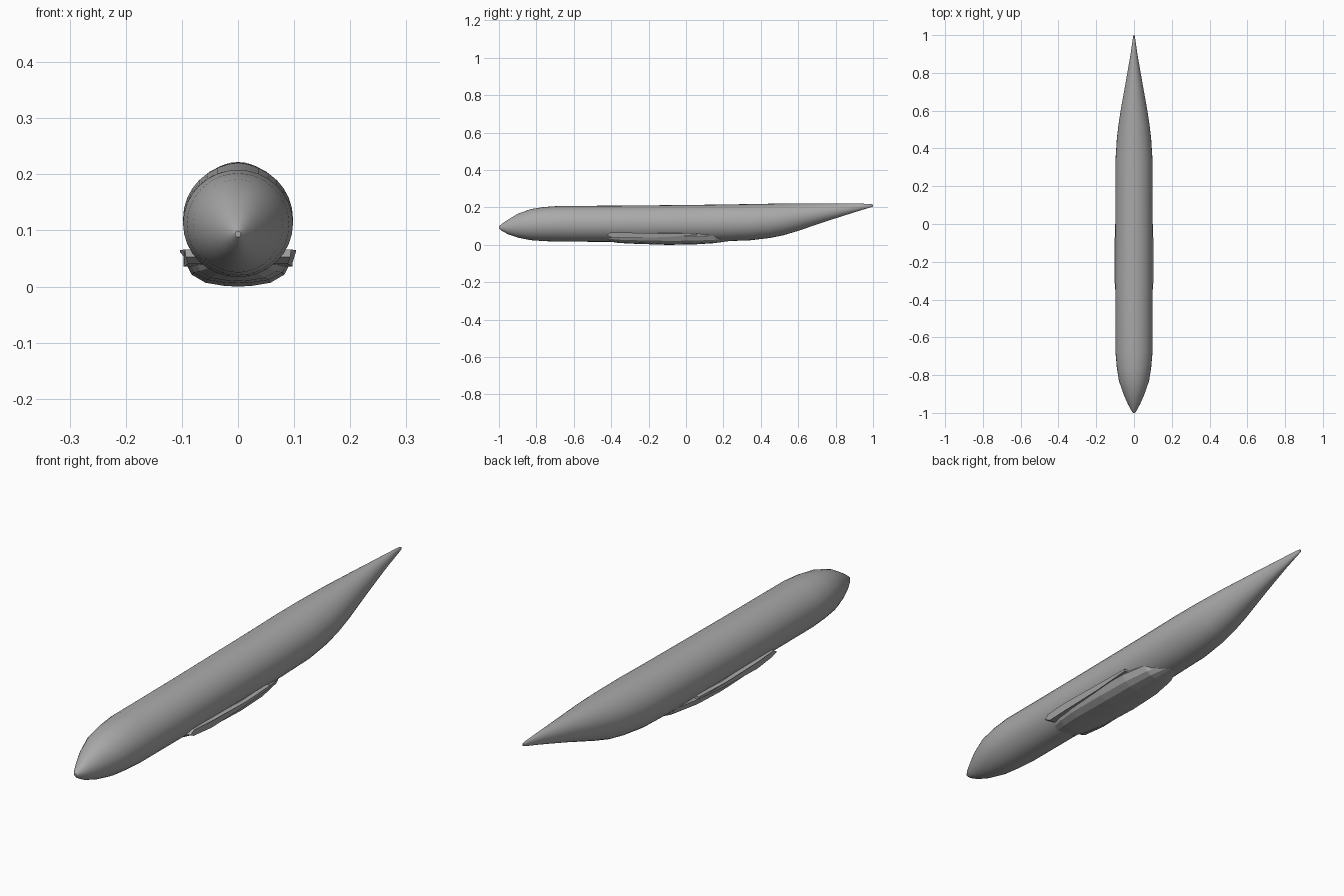
import bpy, bmesh, math

if "Cube" in bpy.data.objects:
    bpy.data.objects.remove(bpy.data.objects["Cube"])

grey = bpy.data.materials.new("light grey")
grey.diffuse_color = (0.4, 0.4, 0.4, 1)
grey.use_nodes = True
grey.node_tree.nodes["Principled BSDF"].inputs["Base Color"].default_value = grey.diffuse_color


def loft(name, rings, smooth=None):
    """Skin a list of equal closed rings and cap both ends."""
    bm = bmesh.new()
    vs = [[bm.verts.new(p) for p in r] for r in rings]
    n = len(rings[0])
    for a, b in zip(vs, vs[1:]):
        for i in range(n):
            j = (i + 1) % n
            bm.faces.new((a[i], a[j], b[j], b[i]))
    bm.faces.new(vs[0])
    bm.faces.new(vs[-1])
    bmesh.ops.recalc_face_normals(bm, faces=bm.faces)
    me = bpy.data.meshes.new(name)
    bm.to_mesh(me)
    bm.free()
    me.materials.append(grey)
    ob = bpy.data.objects.new(name, me)
    bpy.context.collection.objects.link(ob)
    if smooth:
        bpy.ops.object.select_all(action='DESELECT')
        bpy.context.view_layer.objects.active = ob
        ob.select_set(True)
        bpy.ops.object.shade_smooth_by_angle(angle=math.radians(smooth))
    return ob


# Fuselage: y, half width, bottom, top
SIDES = 32
stations = [
    (-1.00, .005, .088, .099), (-.985, .016, .075, .112),
    (-.95, .034, .056, .136), (-.90, .056, .039, .166),
    (-.83, .080, .025, .191), (-.76, .091, .020, .202), (-.68, .098, .017, .208),
    (-.30, .098, .016, .210), (.15, .098, .018, .215),
    (.34, .098, .024, .218), (.45, .091, .037, .220),
    (.52, .083, .051, .221), (.60, .071, .075, .222),
    (.75, .044, .126, .222), (.90, .018, .174, .221),
    (.985, .006, .200, .219), (1.0, .003, .205, .216)]
rings = []
for y, w, lo, hi in stations:
    c, h = (lo + hi) / 2, (hi - lo) / 2
    rings.append([(w * math.sin(2 * math.pi * i / SIDES), y,
                   c + h * math.cos(2 * math.pi * i / SIDES))
                  for i in range(SIDES)])
loft("fuselage", rings, 15)

# Belly fairing: y, half width, bottom; flat-bottomed with rounded flanks
profile = [(0, 0), (.25, .02), (.6, .12), (.86, .38), (1, .85), (.8, 1.3)]
belly = []
for y, w, lo in [(-.42, .060, .019), (-.36, .080, .010), (-.28, .092, .006),
                 (-.10, .096, 0), (.04, .090, .002), (.15, .070, .009),
                 (.23, .030, .020)]:
    half = [(w * px, lo + (.056 - lo) * pz) for px, pz in profile]
    full = half + [(-x, z) for x, z in reversed(half[1:])]
    belly.append([(x, y, z) for x, z in full])
loft("belly_fairing", belly)

# Wing root stubs: airfoil outline in y, z lofted outward
airfoil = [(-.425, .053), (-.405, .066), (-.30, .065), (-.10, .061),
           (.06, .063), (.06, .054), (-.10, .042), (-.30, .036), (-.40, .040)]
for side, tag in ((1, "right"), (-1, "left")):
    inner = [(side * .06, y, z) for y, z in airfoil]
    outer = [(side * (.093 + .010 * min(1, (y + .425) / .12)
                      - .006 * max(0, y) / .06 - (.006 if z < .045 else 0)), y, z)
             for y, z in airfoil]
    loft(tag + "_wing_root", [inner, outer])
